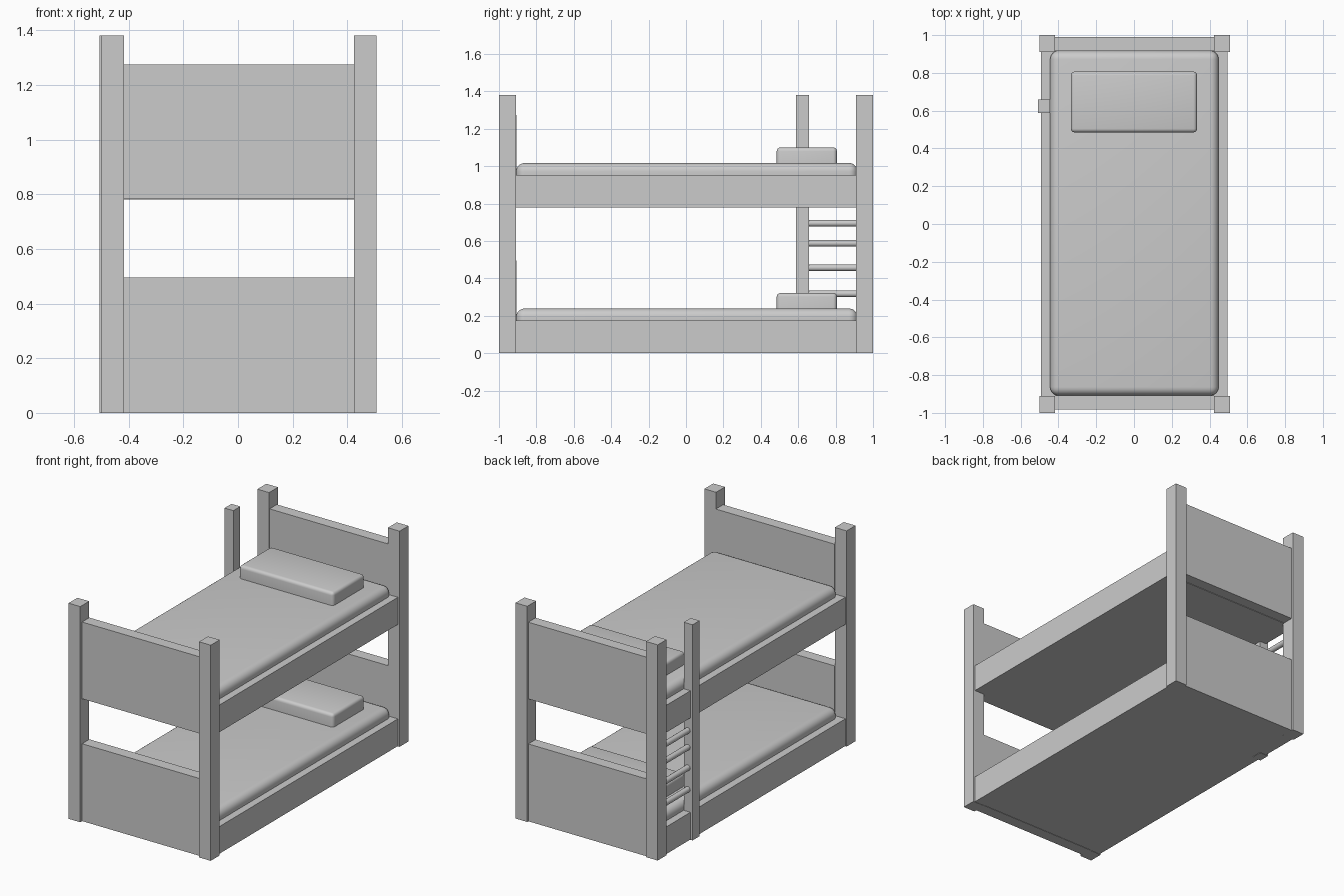
import bpy, bmesh
from math import pi, radians

if "Cube" in bpy.data.objects:
    bpy.data.objects.remove(bpy.data.objects["Cube"])


def box(name, x, y, z):
    """Box from (min, max) ranges on each axis."""
    bm = bmesh.new()
    bmesh.ops.create_cube(bm, size=1)
    for v in bm.verts:
        v.co = [r[0] + (c + 0.5) * (r[1] - r[0]) for c, r in zip(v.co, (x, y, z))]
    me = bpy.data.meshes.new(name)
    bm.to_mesh(me)
    bm.free()
    ob = bpy.data.objects.new(name, me)
    bpy.context.collection.objects.link(ob)
    return ob


def soft_box(name, x, y, z, radius, segments):
    """Box with every edge rounded except those around its flat base."""
    ob = box(name, x, y, z)
    bm = bmesh.new()
    bm.from_mesh(ob.data)
    edges = [e for e in bm.edges if max(v.co.z for v in e.verts) > z[0] + 1e-4]
    bmesh.ops.bevel(bm, geom=edges, offset=radius, segments=segments,
                    profile=0.5, affect='EDGES')
    bm.to_mesh(ob.data)
    bm.free()
    smooth(ob)
    return ob


def smooth(ob):
    bpy.ops.object.select_all(action='DESELECT')
    ob.select_set(True)
    bpy.context.view_layer.objects.active = ob
    bpy.ops.object.shade_smooth_by_angle(angle=radians(35))


# corner posts
for sx, x in (("left", (-0.50, -0.417)), ("right", (0.424, 0.507))):
    for sy, y in (("front", (-1.0, -0.91)), ("back", (0.91, 1.0))):
        box(f"{sy}_{sx}_post", x, y, (0, 1.38))

# headboards and footboards
for level, z in (("lower", (0, 0.495)), ("upper", (0.783, 1.274))):
    box(f"{level}_footboard", (-0.417, 0.424), (-0.981, -0.907), z)
    box(f"{level}_headboard", (-0.417, 0.424), (0.915, 0.989), z)

# bunks: base, mattress and pillow
for level, z in (("lower", 0.002), ("upper", 0.78)):
    box(f"{level}_bed_base", (-0.492, 0.495), (-0.91, 0.918), (z, z + 0.174))
    soft_box(f"{level}_mattress", (-0.444, 0.448), (-0.908, 0.917),
             (z + 0.174, z + 0.237), 0.045, 6)
    soft_box(f"{level}_pillow", (-0.334, 0.334), (0.485, 0.807),
             (z + 0.235, z + 0.32), 0.02, 4)

# ladder pole
box("ladder_pole", (-0.507, -0.445), (0.588, 0.658), (0, 1.38))

# ladder rungs
for i, z in enumerate((0.318, 0.457, 0.588, 0.695)):
    bpy.ops.mesh.primitive_cylinder_add(vertices=24, radius=0.018, depth=0.27,
                                        location=(-0.473, 0.785, z),
                                        rotation=(pi / 2, 0, 0))
    rung = bpy.context.object
    rung.name = f"ladder_rung_{i + 1}"
    smooth(rung)
